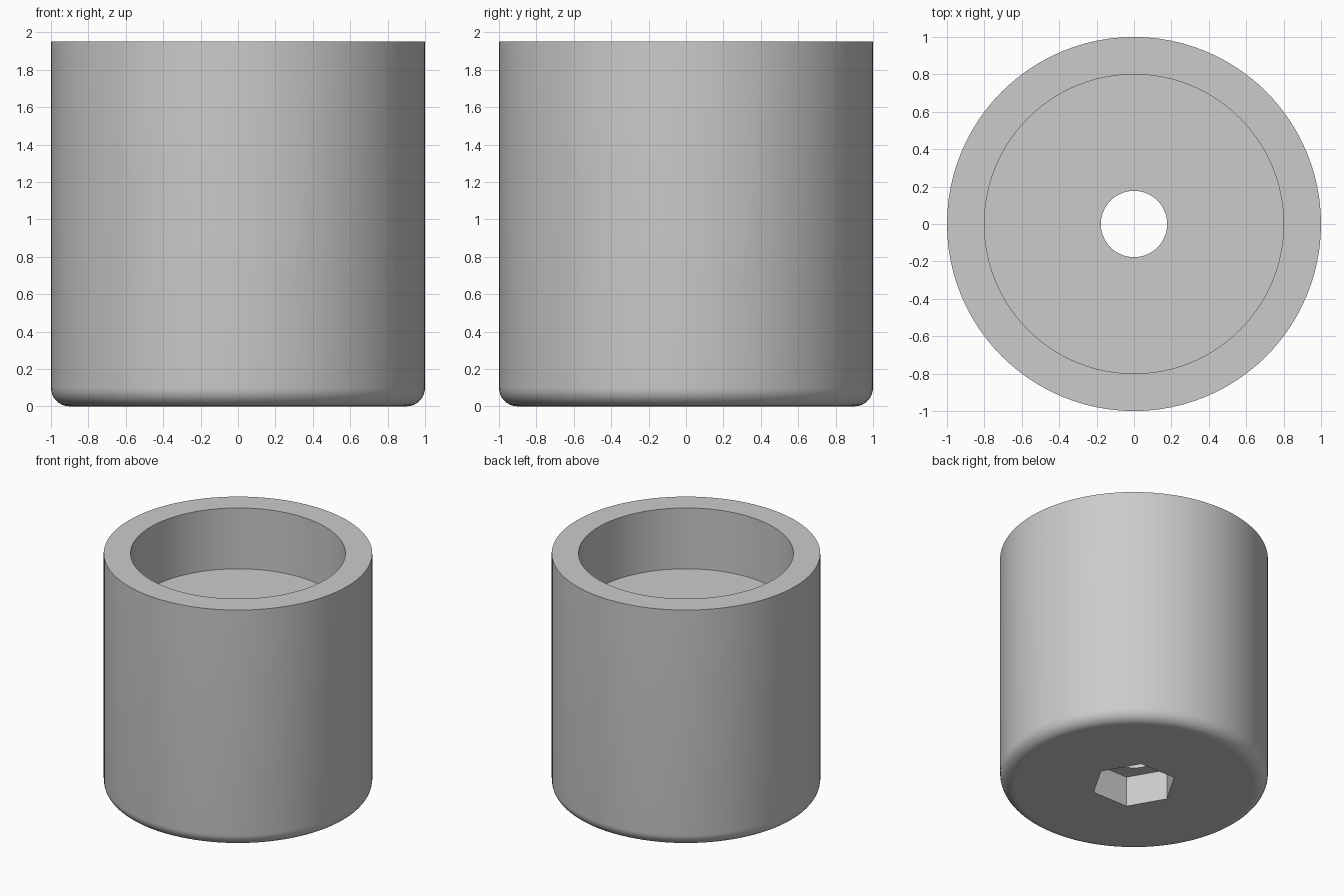
import bpy, bmesh, math

cube = bpy.data.objects.get("Cube")
if cube:
    bpy.data.objects.remove(cube, do_unlink=True)

SEGMENTS = 96          # multiple of six, so hex corners land on vertices
HEIGHT, RADIUS, FILLET = 1.95, 1.0, 0.1
RECESS_RADIUS, RECESS_FLOOR = 0.8, 1.45
HOLE_RADIUS = 0.177
HEX_RADIUS, HEX_DEPTH = 0.32, 0.25

# Single grey material
grey = bpy.data.materials.new("plain_grey")
grey.use_nodes = True
colour = (0.6, 0.6, 0.6, 1)
grey.diffuse_color = colour
grey.node_tree.nodes["Principled BSDF"].inputs["Base Color"].default_value = colour


def ring(bm, radius, z, hexagonal=False):
    """Closed loop of vertices, round or hexagonal, with corners on the x axis."""
    verts = []
    for i in range(SEGMENTS):
        a = math.tau * i / SEGMENTS
        r = radius
        if hexagonal:
            sector = math.pi / 3
            r *= math.cos(sector / 2) / math.cos(a % sector - sector / 2)
        verts.append(bm.verts.new((r * math.cos(a), r * math.sin(a), z)))
    return verts


bm = bmesh.new()
rings = []

# Hex socket and flat underside
rings.append(ring(bm, HEX_RADIUS, HEX_DEPTH, True))
rings.append(ring(bm, HEX_RADIUS, 0, True))
rings.append(ring(bm, RADIUS - FILLET - 0.01, 0))

# Rounded bottom edge
for k in range(9):
    a = math.pi / 2 * k / 8
    rings.append(ring(bm, RADIUS - FILLET + FILLET * math.sin(a),
                      FILLET - FILLET * math.cos(a)))

# Outer wall, rim, recess, and the bore back down to the socket
for r, z in ((RADIUS, HEIGHT), (RECESS_RADIUS, HEIGHT),
             (RECESS_RADIUS, RECESS_FLOOR), (HOLE_RADIUS, RECESS_FLOOR),
             (HOLE_RADIUS, HEX_DEPTH)):
    rings.append(ring(bm, r, z))

# Join each loop to the next, closing the last onto the first
for lower, upper in zip(rings, rings[1:] + rings[:1]):
    for i in range(SEGMENTS):
        j = (i + 1) % SEGMENTS
        bm.faces.new((lower[i], lower[j], upper[j], upper[i]))
bmesh.ops.recalc_face_normals(bm, faces=bm.faces)

mesh = bpy.data.meshes.new("cup_body")
bm.to_mesh(mesh)
bm.free()
mesh.materials.append(grey)
body = bpy.data.objects.new("cup_body", mesh)
bpy.context.collection.objects.link(body)

bpy.ops.object.select_all(action="DESELECT")
body.select_set(True)
bpy.context.view_layer.objects.active = body
bpy.ops.object.shade_smooth_by_angle(angle=math.radians(30))
